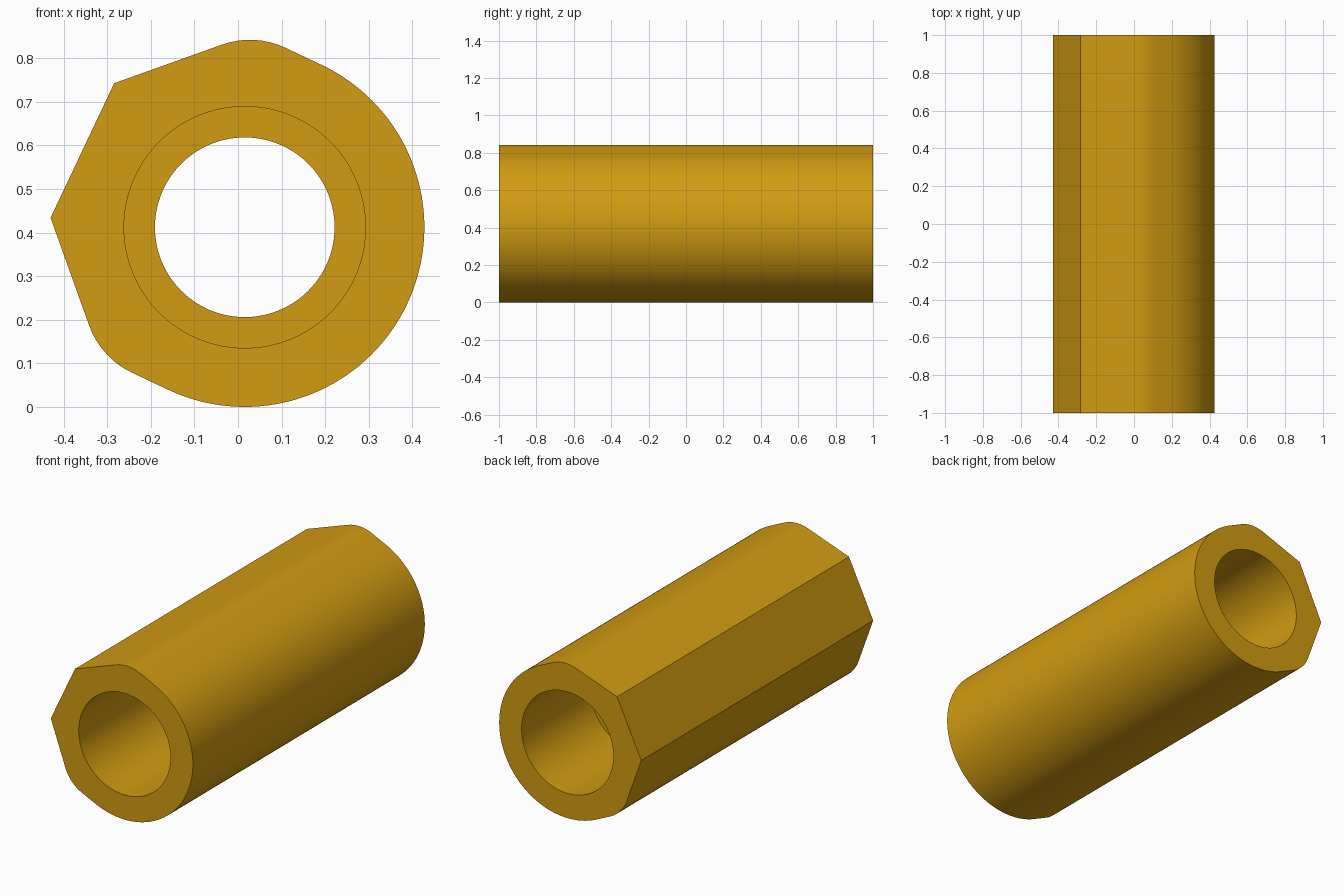
import bpy, bmesh, math

if "Cube" in bpy.data.objects:
    bpy.data.objects.remove(bpy.data.objects["Cube"])

CX, CZ, R = 0.0155, 0.412, 0.412        # axis position and body radius
FILLET = 0.19                           # rounding of the two soft corners
BORE, LIP = 0.277, 0.206                # wide bore and narrow inner lip radii
LIP_BACK, LIP_FRONT = 0.41, -0.1        # extent of the inner lip along y
STEPS = 144
CORNER = 132.2                          # angle of the first sharp corner
HALF = math.radians(22.5)


def outer_radius(deg):
    """Round body on one side, octagon on the other, two corners rounded."""
    rel = (deg - CORNER) % 360          # degrees past the first sharp corner
    if 112.5 < rel < 292.5:
        return R
    t = math.radians((rel + 22.5) % 45 - 22.5)   # angle from nearest corner
    straight = R / math.cos(HALF - abs(t))
    soft = 67.5 <= rel <= 112.5 or 292.5 <= rel <= 337.5
    reach = HALF - math.atan((R - FILLET) * math.tan(HALF) / R)
    if soft and abs(t) < reach:
        d = (R - FILLET) / math.cos(HALF)
        return d * math.cos(t) + math.sqrt(FILLET**2 - (d * math.sin(t))**2)
    return straight


bm = bmesh.new()


def ring(y, radius):
    verts = []
    for i in range(STEPS):
        deg = CORNER + i * 360 / STEPS
        r = radius(deg) if callable(radius) else radius
        a = math.radians(deg)
        verts.append(bm.verts.new((CX + r * math.cos(a), y, CZ + r * math.sin(a))))
    return verts


# Closed section: outer wall, front face, bore, lip, bore, back face
rings = [ring(y, r) for y, r in (
    (1, outer_radius), (-1, outer_radius), (-1, BORE), (LIP_FRONT, BORE),
    (LIP_FRONT, LIP), (LIP_BACK, LIP), (LIP_BACK, BORE), (1, BORE))]
for k, a in enumerate(rings):
    b = rings[(k + 1) % len(rings)]
    for i in range(STEPS):
        j = (i + 1) % STEPS
        bm.faces.new((a[i], a[j], b[j], b[i]))
bmesh.ops.recalc_face_normals(bm, faces=bm.faces)

mesh = bpy.data.meshes.new("sleeve_housing")
bm.to_mesh(mesh)
bm.free()
housing = bpy.data.objects.new("sleeve_housing", mesh)
bpy.context.collection.objects.link(housing)

gold = bpy.data.materials.new("dark_gold")
gold.diffuse_color = (0.64, 0.33, 0.006, 1)
gold.use_nodes = True
gold.node_tree.nodes["Principled BSDF"].inputs["Base Color"].default_value = gold.diffuse_color
mesh.materials.append(gold)

bpy.context.view_layer.objects.active = housing
housing.select_set(True)
bpy.ops.object.shade_smooth_by_angle(angle=math.radians(30))
